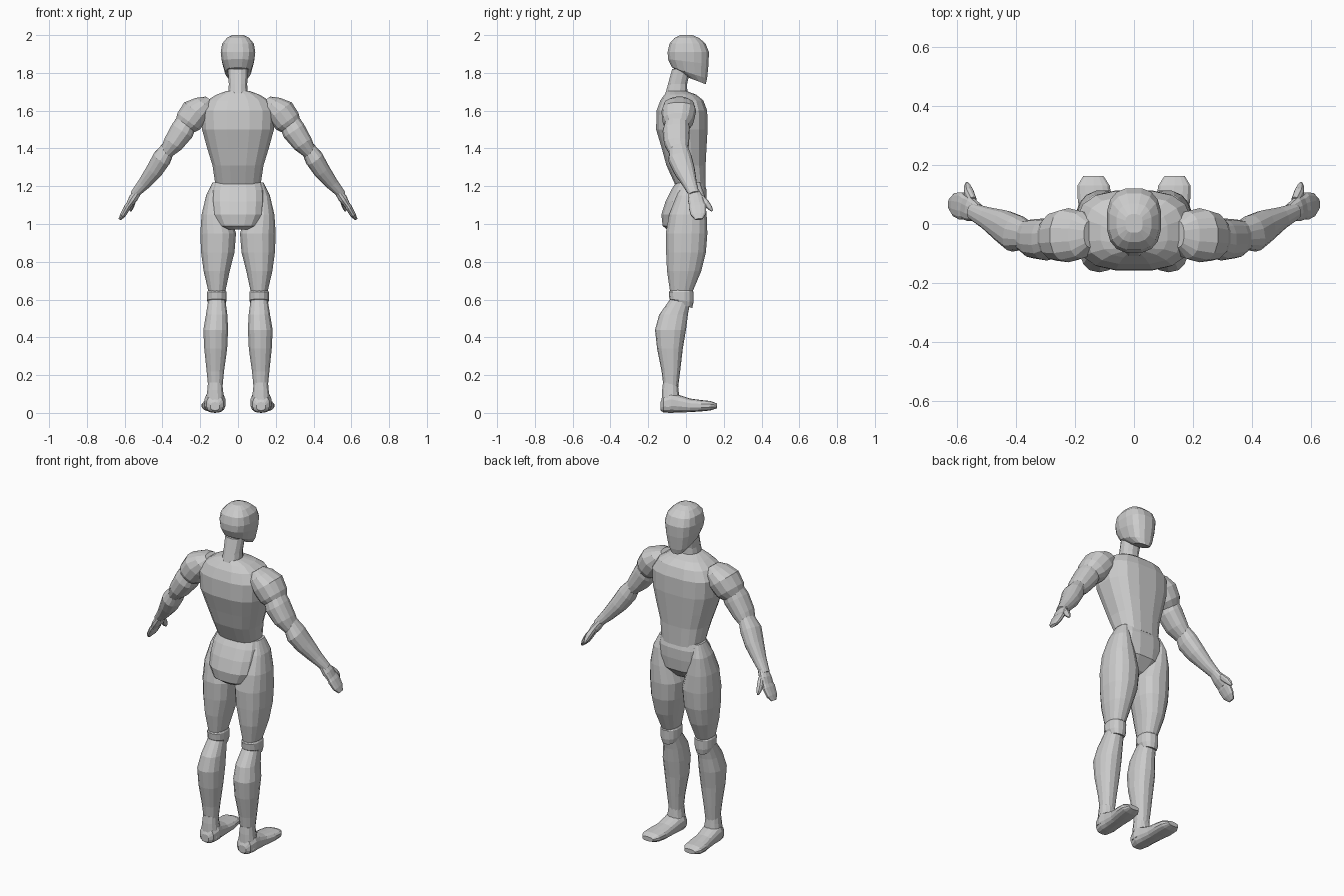
import bpy, bmesh, math
from mathutils import Vector

grey = bpy.data.materials.new("plain grey")
grey.diffuse_color = (0.6, 0.6, 0.6, 1)


def loft(name, rings, axis=None, sides=14, power=2.3, mirror=False):
    """Skin rings (x, y, z, half width, half depth, tilt) square to axis."""
    if axis is None:
        axis = Vector(rings[-1][:3]) - Vector(rings[0][:3])
    d = Vector(axis).normalized()
    ref = Vector((0, 0, 1)) if abs(d.y) > 0.9 else Vector((0, 1, 0))
    v = (ref - d * ref.dot(d)).normalized()
    u = v.cross(d)
    bm = bmesh.new()
    loops = []
    for r in rings:
        tilt = r[5] if len(r) > 5 else 0
        loop = []
        for i in range(sides):
            a = 2 * math.pi * (i + 0.5) / sides
            c, s = math.cos(a), math.sin(a)
            pu = math.copysign(abs(c) ** (2 / power), c) * r[3]
            pv = math.copysign(abs(s) ** (2 / power), s) * r[4]
            loop.append(bm.verts.new(Vector(r[:3]) + u * pu + v * pv + d * tilt * pv))
        loops.append(loop)
    for a, b in zip(loops, loops[1:]):
        for i in range(sides):
            j = (i + 1) % sides
            bm.faces.new((a[i], a[j], b[j], b[i]))
    bm.faces.new(loops[0])
    bm.faces.new(loops[-1])
    bmesh.ops.recalc_face_normals(bm, faces=bm.faces)
    me = bpy.data.meshes.new(name)
    bm.to_mesh(me)
    bm.free()
    me.materials.append(grey)
    ob = bpy.data.objects.new(name, me)
    bpy.context.collection.objects.link(ob)
    if mirror:
        ob.modifiers.new("mirror", 'MIRROR').use_clip = False
    return ob


UP = (0, 0, 1)

# Head and neck (the figure faces +y)
loft("head", [
    (0, .060, 1.757, .040, .045, -.38), (0, .018, 1.80, .068, .095, -.32),
    (0, .012, 1.86, .086, .109, -.12), (0, .012, 1.91, .093, .111),
    (0, .008, 1.955, .085, .097), (0, .004, 1.985, .060, .066),
    (0, .002, 2.0, .030, .032)], UP, 16, 2.6)
loft("neck", [
    (0, -.052, 1.68, .055, .062), (0, -.045, 1.74, .050, .052),
    (0, -.025, 1.82, .055, .050)], UP, 12)

# Torso and pelvis
loft("torso", [
    (0, .025, 1.20, .120, .080), (0, .0, 1.31, .137, .105),
    (0, -.010, 1.40, .165, .120), (0, -.022, 1.50, .193, .138),
    (0, -.022, 1.60, .198, .136), (0, -.022, 1.655, .165, .115),
    (0, -.030, 1.685, .115, .085), (0, -.050, 1.705, .060, .050)], UP, 16, 2.8)
loft("pelvis", [
    (0, -.050, .97, .060, .050), (0, -.040, .99, .105, .085),
    (0, -.015, 1.05, .140, .117), (0, .0, 1.12, .145, .110),
    (0, .015, 1.18, .143, .095), (0, .022, 1.22, .130, .076)], UP, 16, 2.8)

# Legs
loft("thigh", [
    (.112, -.025, .64, .045, .060), (.113, -.010, .75, .070, .092),
    (.107, .0, .85, .090, .107), (.105, .003, .95, .096, .112),
    (.118, .010, 1.05, .076, .101), (.125, .025, 1.15, .045, .075),
    (.115, .030, 1.22, .020, .045)], UP, 16, mirror=True)
loft("knee", [
    (.112, -.015, .57, .042, .048, -.3), (.112, -.024, .595, .052, .064, -.12),
    (.112, -.025, .64, .052, .066), (.112, -.025, .66, .042, .050)],
    UP, mirror=True)
loft("shin", [
    (.112, -.030, .60, .046, .055), (.113, -.066, .52, .058, .076),
    (.118, -.082, .44, .067, .082), (.118, -.085, .34, .062, .068),
    (.120, -.080, .22, .047, .049), (.120, -.080, .13, .038, .038),
    (.120, -.080, .06, .038, .038)], UP, mirror=True)
loft("ankle", [
    (.121, -.083, .16, .039, .040), (.121, -.083, .12, .043, .045),
    (.122, -.080, .03, .055, .052)], UP, 12, mirror=True)
loft("foot", [
    (.122, -.135, .035, .025, .022), (.122, -.120, .046, .045, .044),
    (.122, -.080, .055, .057, .055), (.124, -.040, .049, .053, .047),
    (.128, .020, .040, .052, .036), (.133, .080, .038, .059, .030),
    (.137, .130, .038, .056, .025), (.138, .163, .037, .035, .013)],
    (0, 1, 0), 14, 2.6, mirror=True)

# Arms
loft("shoulder", [
    (.150, -.035, 1.660, .025, .045), (.178, -.037, 1.635, .056, .080),
    (.222, -.038, 1.597, .080, .092), (.262, -.042, 1.543, .075, .083),
    (.288, -.045, 1.512, .055, .060)], (.6, 0, -.8), mirror=True)
loft("upper_arm", [
    (.260, -.045, 1.560, .055, .060), (.295, -.052, 1.495, .065, .072),
    (.343, -.050, 1.425, .055, .066), (.385, -.038, 1.370, .034, .048)],
    mirror=True)
loft("forearm", [
    (.365, -.040, 1.410, .036, .048), (.403, -.032, 1.347, .051, .064),
    (.443, -.008, 1.283, .046, .056), (.498, .020, 1.213, .034, .038),
    (.548, .043, 1.158, .023, .028)], mirror=True)

# Hands
loft("palm", [
    (.528, .038, 1.175, .021, .030), (.555, .050, 1.135, .024, .042),
    (.578, .058, 1.100, .016, .042)], sides=12, mirror=True)
loft("fingers", [
    (.563, .053, 1.130, .011, .032), (.585, .061, 1.090, .018, .048),
    (.608, .066, 1.050, .016, .041), (.625, .069, 1.025, .008, .020)],
    sides=12, mirror=True)
loft("thumb", [
    (.548, .078, 1.140, .014, .018), (.561, .108, 1.108, .017, .018),
    (.566, .127, 1.085, .012, .013), (.568, .138, 1.070, .005, .006)],
    sides=10, mirror=True)
